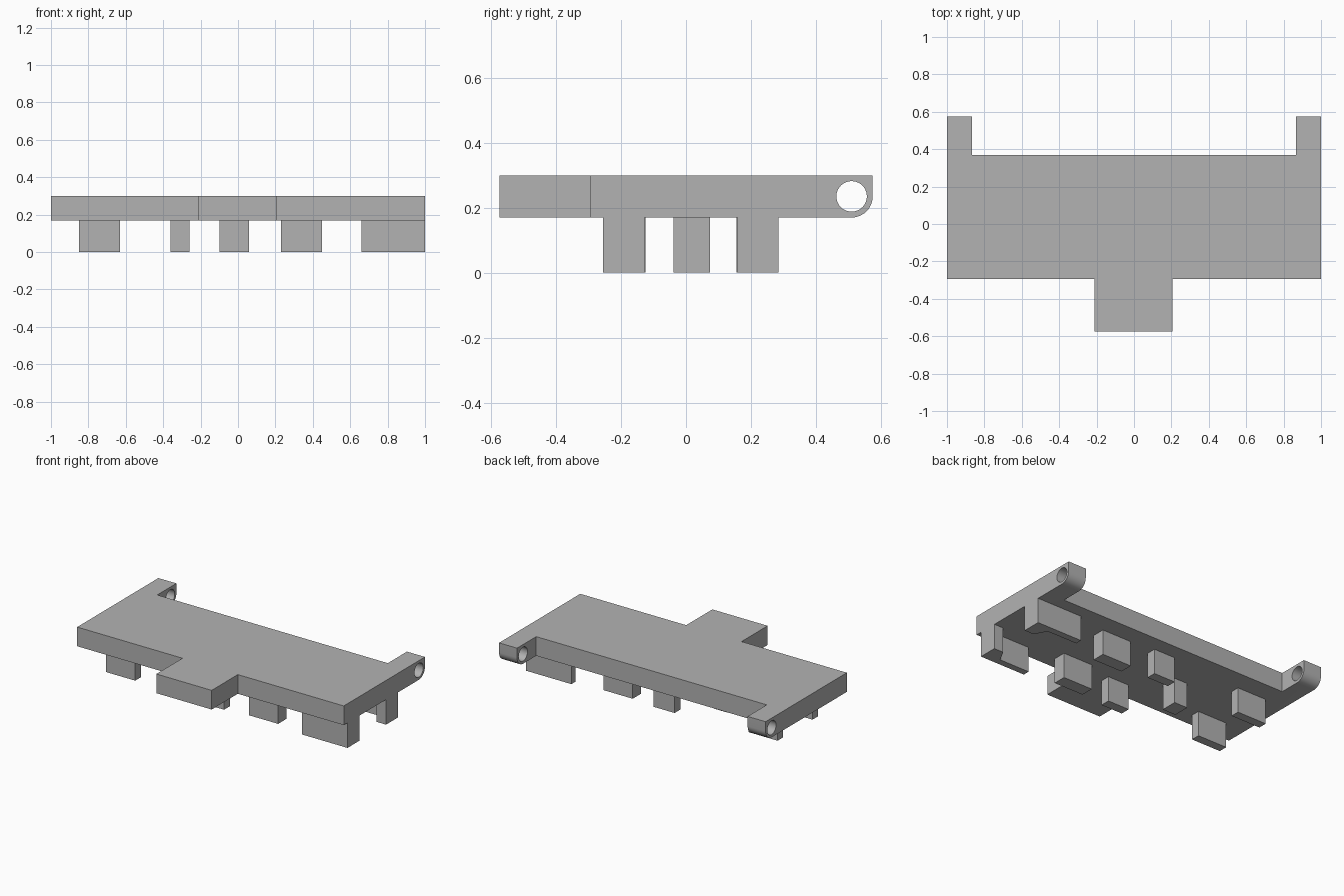
import bpy
import bmesh
import math

cube = bpy.data.objects.get("Cube")
if cube:
    bpy.data.objects.remove(cube, do_unlink=True)

UNDER, TOP = 0.17, 0.30      # deck underside and top
BACK = 0.575                 # tip of the hinge lugs
LUG_R = (TOP - UNDER) / 2    # rounding of the lug end

grey = bpy.data.materials.new("plain_grey")
grey.use_nodes = True
grey.diffuse_color = (0.45, 0.45, 0.45, 1)
grey.node_tree.nodes["Principled BSDF"].inputs["Base Color"].default_value = grey.diffuse_color


def prism(name, outline, z0, z1, round_lugs=False):
    """Extrude an xy outline from z0 up to z1."""
    bm = bmesh.new()
    base = bm.faces.new([bm.verts.new((x, y, z0)) for x, y in outline])
    ext = bmesh.ops.extrude_face_region(bm, geom=[base])
    verts = [g for g in ext["geom"] if isinstance(g, bmesh.types.BMVert)]
    bmesh.ops.translate(bm, verts=verts, vec=(0, 0, z1 - z0))
    bmesh.ops.recalc_face_normals(bm, faces=bm.faces)
    if round_lugs:
        tips = [e for e in bm.edges
                if all(abs(v.co.y - BACK) < 1e-4 and abs(v.co.z - z0) < 1e-4 for v in e.verts)]
        bmesh.ops.bevel(bm, geom=tips, offset=LUG_R, segments=10, profile=0.5, affect='EDGES')
    mesh = bpy.data.meshes.new(name)
    bm.to_mesh(mesh)
    bm.free()
    mesh.materials.append(grey)
    obj = bpy.data.objects.new(name, mesh)
    bpy.context.collection.objects.link(obj)
    return obj


def activate(obj):
    bpy.ops.object.select_all(action='DESELECT')
    obj.select_set(True)
    bpy.context.view_layer.objects.active = obj


# Deck with front tongue and two rear hinge lugs
front, rear, lug_x = -0.295, 0.37, 0.865
deck = prism("deck", [
    (-1, front), (-0.21, front), (-0.21, -BACK), (0.205, -BACK), (0.205, front), (1, front),
    (1, BACK), (lug_x, BACK), (lug_x, rear), (-lug_x, rear), (-lug_x, BACK), (-1, BACK),
], UNDER, TOP, round_lugs=True)

# Pin hole through both lugs
bpy.ops.mesh.primitive_cylinder_add(vertices=40, radius=0.047, depth=2.2,
                                    location=(0, BACK - LUG_R, UNDER + LUG_R),
                                    rotation=(0, math.pi / 2, 0))
cutter = bpy.context.object
cutter.name = "pin_hole_cutter"
cutter.hide_render = True
cutter.data.materials.append(grey)
hole = deck.modifiers.new("pin_hole", 'BOOLEAN')
hole.object = cutter
hole.operation = 'DIFFERENCE'
hole.solver = 'EXACT'
activate(deck)
bpy.ops.object.modifier_apply(modifier=hole.name)
bpy.data.objects.remove(cutter, do_unlink=True)
activate(deck)
bpy.ops.object.shade_smooth_by_angle(angle=math.radians(30))

# Feet come in front and rear pairs mirrored about this line
MID = 0.015


def foot_pair(name, outline):
    prism("rear_" + name, outline, 0, UNDER)
    prism("front_" + name, [(x, 2 * MID - y) for x, y in outline], 0, UNDER)


def box(x0, x1, y0, y1):
    return [(x0, y0), (x1, y0), (x1, y1), (x0, y1)]


foot_pair("left_corner_foot", [(1, 0.285), (0.66, 0.285), (0.66, 0.24),
                               (0.885, 0.24), (0.93, 0.158), (1, 0.158)])
foot_pair("left_foot", box(0.23, 0.45, 0.155, 0.243))
foot_pair("middle_foot", box(-0.10, 0.06, 0.20, 0.265))
foot_pair("right_foot", box(-0.85, -0.63, 0.172, 0.232))

# Single foot near the centre
prism("centre_foot", box(-0.36, -0.26, -0.038, 0.074), 0, UNDER)
